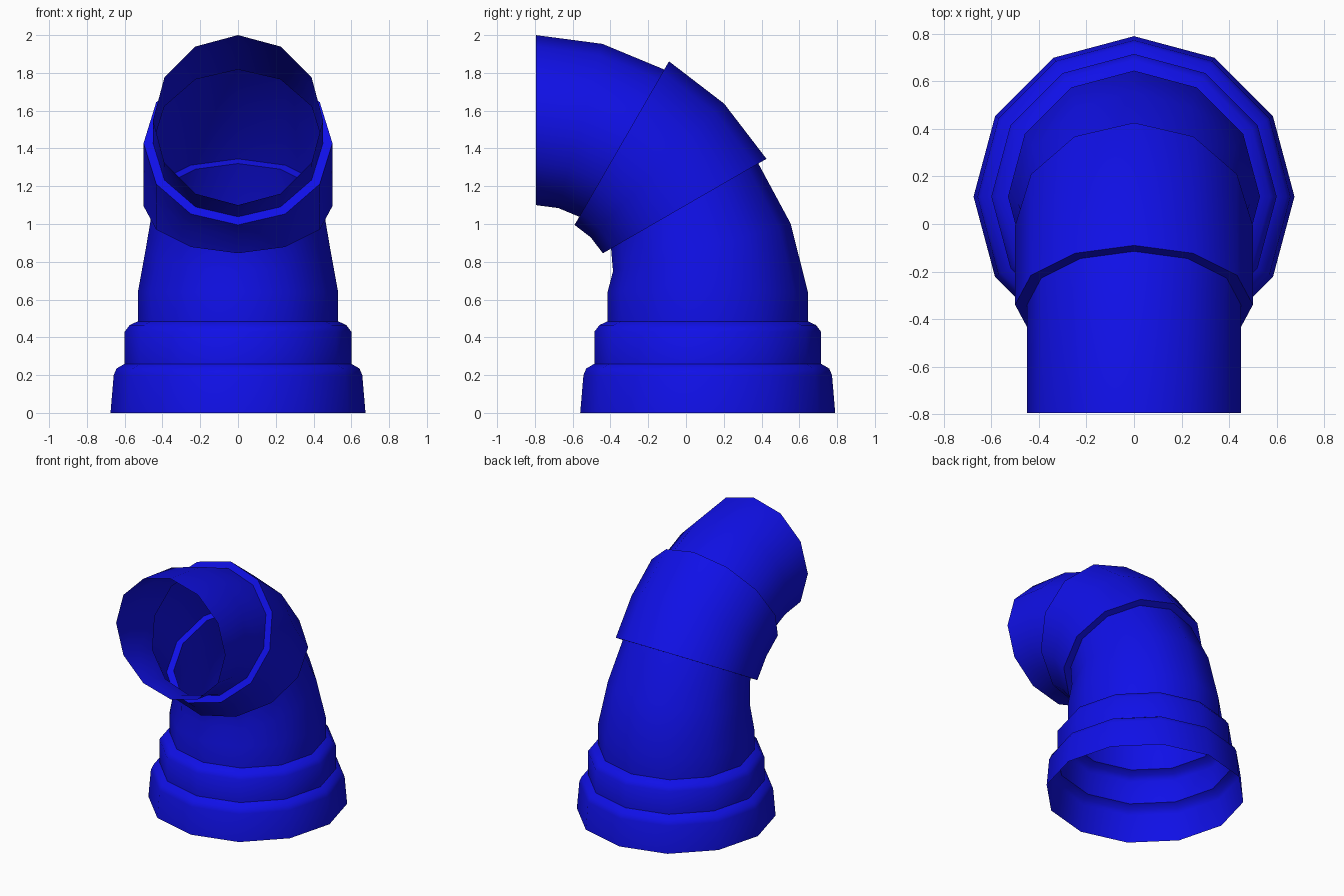
import bpy
import bmesh
from math import sin, cos, pi, radians
from mathutils import Vector

cube = bpy.data.objects.get("Cube")
if cube:
    bpy.data.objects.remove(cube, do_unlink=True)

SIDES = 12
PIVOT = Vector((0, -0.795, 0.64))   # centre of the elbow's bend
BEND = 0.91                         # bend radius of the pipe axis

blue = bpy.data.materials.new("pipe_blue")
blue.use_nodes = True
colour = (0.005, 0.005, 0.8, 1)
blue.diffuse_color = colour
blue.node_tree.nodes["Principled BSDF"].inputs["Base Color"].default_value = colour


def straight(z, radius):
    """Level ring on the upright part of the pipe."""
    return Vector((0, PIVOT.y + BEND, z)), Vector((0, 1, 0)), radius


def bent(degrees, radius):
    """Ring on the bend, turned by an angle from upright."""
    a = radians(degrees)
    outward = Vector((0, cos(a), sin(a)))
    return PIVOT + outward * BEND, outward, radius


def tube(name, rings):
    """Open tube skinned over a list of rings."""
    bm = bmesh.new()
    side = Vector((1, 0, 0))
    loops = []
    for centre, outward, radius in rings:
        angles = [2 * pi * i / SIDES for i in range(SIDES)]
        loops.append([bm.verts.new(centre + (side * cos(a) + outward * sin(a)) * radius)
                      for a in angles])
    for low, high in zip(loops, loops[1:]):
        for i in range(SIDES):
            j = (i + 1) % SIDES
            bm.faces.new((low[i], low[j], high[j], high[i]))
    mesh = bpy.data.meshes.new(name)
    bm.to_mesh(mesh)
    bm.free()
    mesh.materials.append(blue)
    obj = bpy.data.objects.new(name, mesh)
    bpy.context.collection.objects.link(obj)
    bpy.ops.object.select_all(action="DESELECT")
    obj.select_set(True)
    bpy.context.view_layer.objects.active = obj
    bpy.ops.object.shade_smooth_by_angle(angle=radians(45))
    return obj


# Stepped socket running into the tapering lower bend
socket = [(0, 0.675), (0.2, 0.658), (0.235, 0.643), (0.26, 0.6),
          (0.43, 0.6), (0.465, 0.573), (0.485, 0.53), (0.64, 0.53)]
tube("lower_pipe", [straight(z, r) for z, r in socket]
     + [bent(15, 0.487), bent(30, 0.45)])

# Wider sleeve with a flat lip at each end
tube("middle_sleeve", [bent(30, 0.45), bent(30, 0.5), bent(45, 0.5),
                       bent(60, 0.5), bent(60, 0.45)])

# Open spout
tube("upper_pipe", [bent(a, 0.45) for a in (60, 75, 90)])
